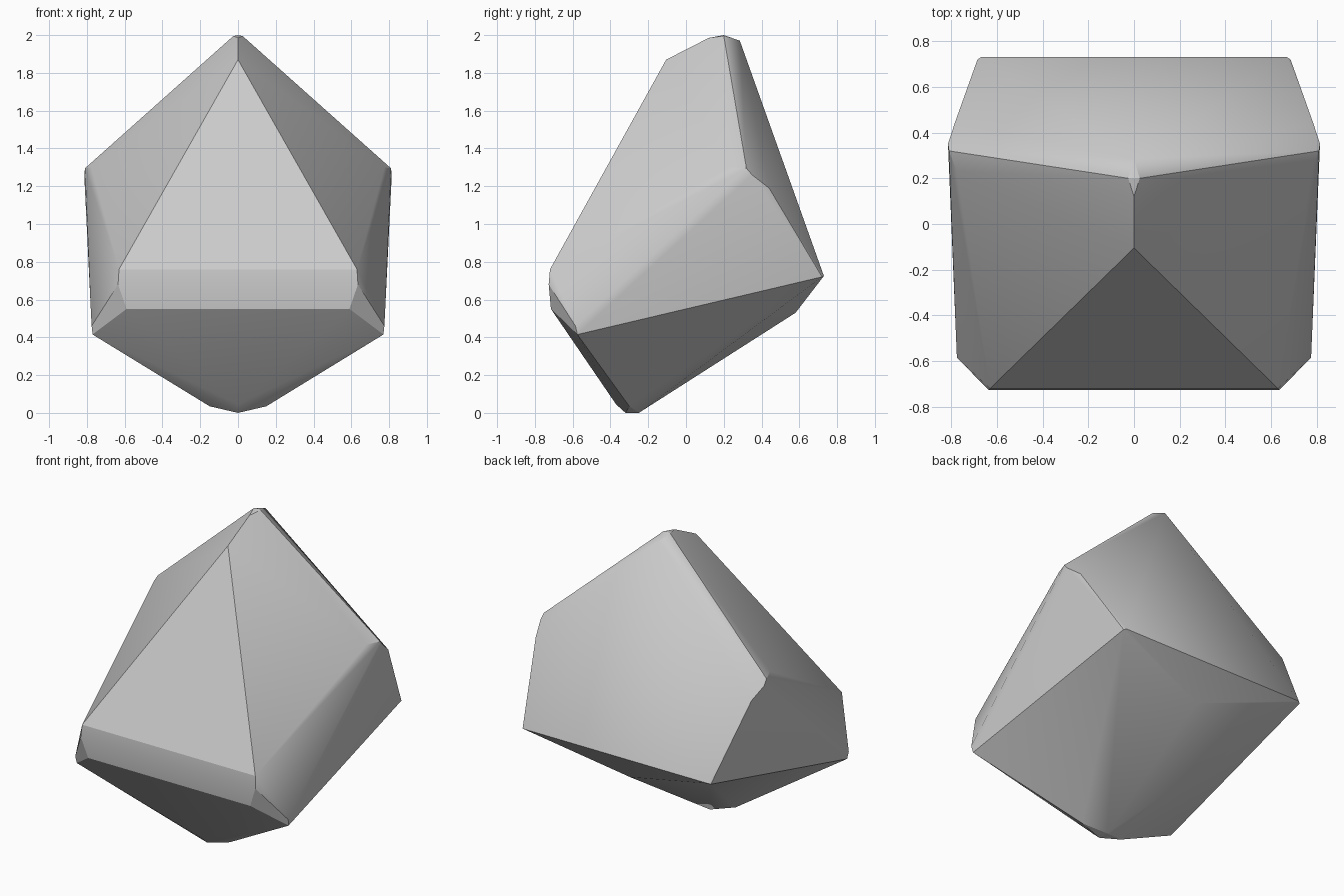
import bpy, bmesh

if "Cube" in bpy.data.objects:
    bpy.data.objects.remove(bpy.data.objects["Cube"])

# Corner points of the right half of the stone; x > 0 points are mirrored
half = [
    # rounded crest
    (0, -.105, 1.87), (0, .12, 1.985), (0.025, .2, 1.995), (0, .2, 2.0), (0, .285, 1.97),
    # shoulder, rounded
    (.775, .23, 1.30), (.81, .32, 1.295), (.814, .35, 1.26), (.785, .44, 1.19),
    # back corner and lower back point
    (.67, .73, .725), (.685, .72, .72), (0, .58, .53),
    # front edge, rounded
    (.63, -.72, .76), (.635, -.727, .68), (.59, -.715, .55),
    # lower side corner
    (.775, -.585, .46), (.77, -.575, .415),
    # foot
    (.15, -.30, .035), (0, -.37, .045), (0, -.32, 0), (0, -.25, 0),
]

bm = bmesh.new()
for x, y, z in half:
    bm.verts.new((x, y, z))
    if x > 0:
        bm.verts.new((-x, y, z))

# Wrap the points in flat facets
res = bmesh.ops.convex_hull(bm, input=bm.verts[:])
loose = [v for v in bm.verts if not v.link_faces]
bmesh.ops.delete(bm, geom=loose, context='VERTS')
bmesh.ops.recalc_face_normals(bm, faces=bm.faces[:])

mesh = bpy.data.meshes.new("faceted_stone")
bm.to_mesh(mesh)
bm.free()
stone = bpy.data.objects.new("faceted_stone", mesh)
bpy.context.collection.objects.link(stone)

# Crisp facets, soft rounded edges
bpy.context.view_layer.objects.active = stone
stone.select_set(True)
bpy.ops.object.shade_smooth_by_angle(angle=0.4)
